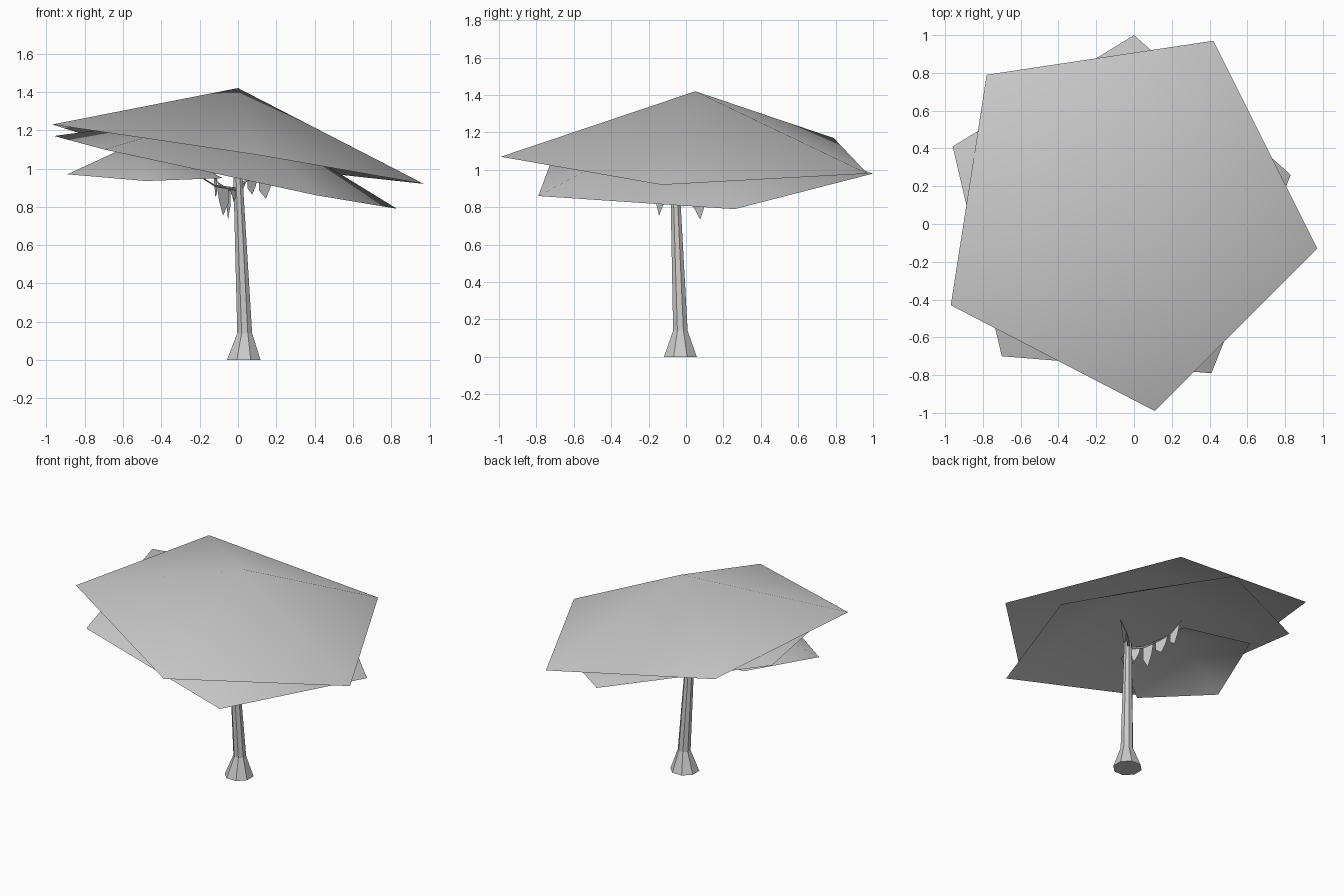
import bpy, bmesh, math
from mathutils import Vector

cube = bpy.data.objects.get("Cube")
if cube:
    bpy.data.objects.remove(cube, do_unlink=True)

grey = bpy.data.materials.new("plain grey")
grey.use_nodes = True
colour = (0.6, 0.6, 0.6, 1)
grey.diffuse_color = colour
grey.node_tree.nodes["Principled BSDF"].inputs["Base Color"].default_value = colour


def finish(name, bm, smooth=False):
    mesh = bpy.data.meshes.new(name)
    bm.to_mesh(mesh)
    bm.free()
    mesh.materials.append(grey)
    for poly in mesh.polygons:
        poly.use_smooth = smooth
    obj = bpy.data.objects.new(name, mesh)
    bpy.context.collection.objects.link(obj)
    return obj


def canopy(name, apex, rim):
    """Open five-sided cone with a tilted rim, listed anticlockwise."""
    bm = bmesh.new()
    top = bm.verts.new(apex)
    ring = [bm.verts.new(p) for p in rim]
    for i, v in enumerate(ring):
        bm.faces.new((top, v, ring[(i + 1) % len(ring)]))
    finish(name, bm, smooth=True)


def tube(name, sections, sides):
    """Loft through (centre, radius) sections, capped at both ends."""
    bm = bmesh.new()
    rings = []
    for (x, y, z), r in sections:
        angles = [math.tau * (i + 0.5) / sides for i in range(sides)]
        rings.append([bm.verts.new((x + r * math.cos(a), y + r * math.sin(a), z))
                      for a in angles])
    for low, high in zip(rings, rings[1:]):
        for i in range(sides):
            j = (i + 1) % sides
            bm.faces.new((low[i], low[j], high[j], high[i]))
    bm.faces.new(rings[0][::-1])
    bm.faces.new(rings[-1])
    finish(name, bm)


def branch(name, path, radius=0.008):
    """Thin bent twig, tapering towards its tip."""
    curve = bpy.data.curves.new(name, "CURVE")
    curve.dimensions = "3D"
    curve.bevel_depth = radius
    curve.bevel_resolution = 0
    spline = curve.splines.new("POLY")
    spline.points.add(len(path) - 1)
    for i, (point, p) in enumerate(zip(spline.points, path)):
        point.co = (*p, 1)
        point.radius = 1 - 0.6 * i / (len(path) - 1)
    curve.materials.append(grey)
    obj = bpy.data.objects.new(name, curve)
    bpy.context.collection.objects.link(obj)


def hanging_leaves(name, path, drops):
    """Flat pointed strips hanging below each stretch of a branch."""
    bm = bmesh.new()
    for a, b, drop in zip(path, path[1:], drops):
        a, b = Vector(a), Vector(b)
        down = Vector((0, 0, -drop))
        outline = (a, a + down * 0.55, a.lerp(b, 0.4) + down,
                   a.lerp(b, 0.7) + down * 0.5, b.lerp(a, 0.15))
        bm.faces.new([bm.verts.new(p) for p in outline])
    finish(name, bm)


# Three overlapping leaf canopies
canopy("upper_canopy", (0, 0.05, 1.42),
       [(-0.97, -0.43, 1.23), (0.11, -0.99, 1.07), (0.97, -0.13, 0.92),
        (0.42, 0.97, 0.98), (-0.78, 0.79, 1.17)])
canopy("lower_canopy", (0, 0.03, 1.3),
       [(-0.70, -0.70, 1.10), (0.41, -0.79, 0.86), (0.83, 0.26, 0.79),
        (0, 1, 0.98), (-0.96, 0.41, 1.17)])
canopy("small_canopy", (-0.48, -0.08, 1.16),
       [(-0.89, -0.22, 0.97), (-0.48, -0.54, 0.935), (-0.08, -0.23, 0.95),
        (-0.2, 0.26, 1.0), (-0.69, 0.34, 1.03)])

# Leaning trunk with a flared foot
tube("trunk", [((0.03, -0.03, 0), 0.095), ((0.035, -0.03, 0.14), 0.042),
               ((0, -0.06, 0.95), 0.026)], 8)

# Twigs at the top of the trunk with hanging leaves
back_path = [(0, -0.05, 0.91), (-0.04, 0.04, 0.89), (-0.07, 0.13, 0.9),
             (-0.11, 0.23, 0.93), (-0.13, 0.32, 1.0)]
left_path = [(0, -0.05, 0.91), (0.05, 0, 0.94), (0.11, 0.05, 0.95),
             (0.2, 0.1, 0.98)]
right_path = [(0, -0.06, 0.89), (-0.05, -0.12, 0.9), (-0.12, -0.18, 0.91),
              (-0.2, -0.25, 0.96)]
for side, path, drops in (("back", back_path, (0.1, 0.16, 0.1, 0.11)),
                          ("left", left_path, (0.04, 0.08, 0.12)),
                          ("right", right_path, (0.06, 0.15))):
    branch(side + "_twig", path)
    hanging_leaves(side + "_leaves", path, drops)
